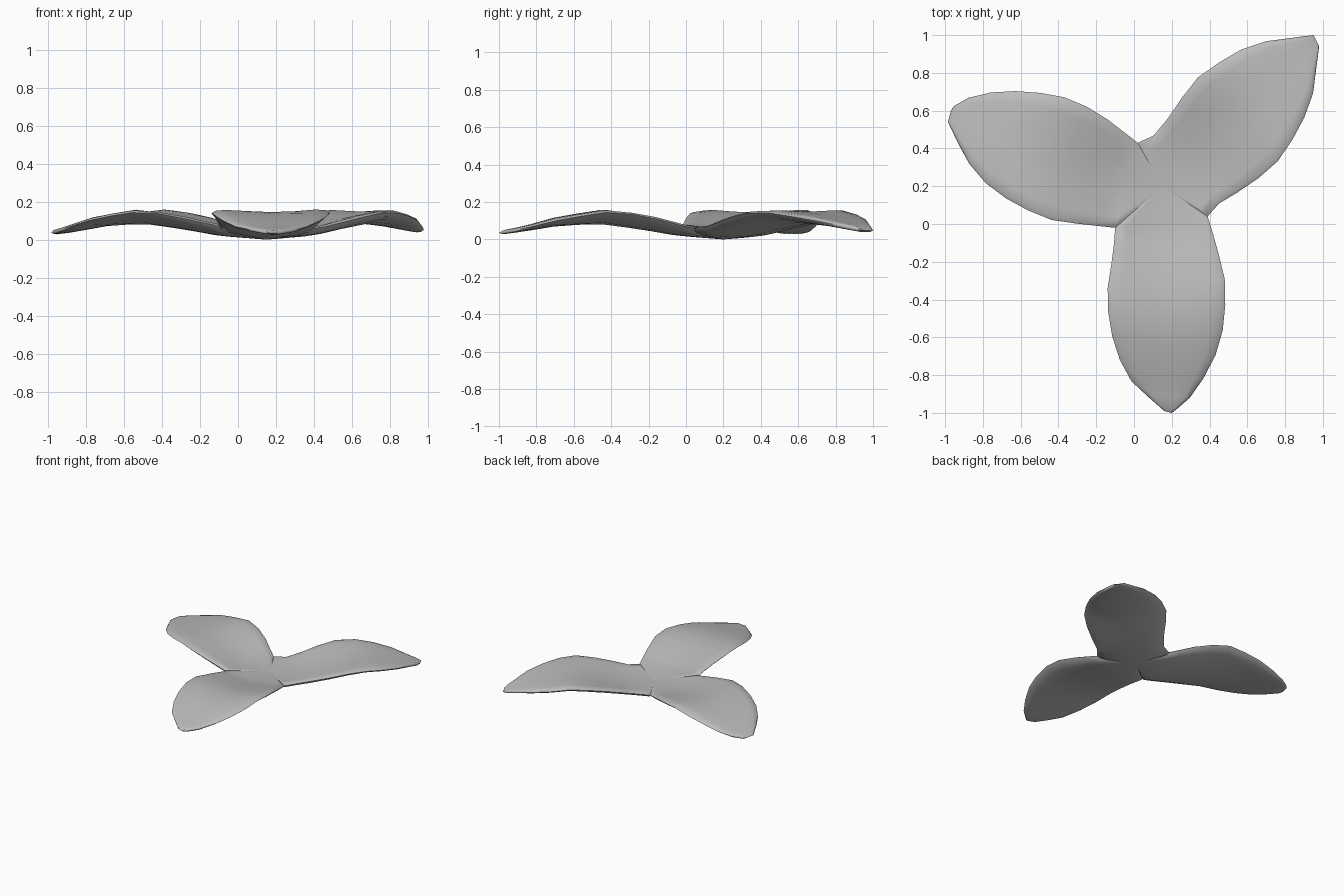
import bpy, bmesh
from mathutils import Vector

cube = bpy.data.objects.get("Cube")
if cube:
    bpy.data.objects.remove(cube)

HUB = Vector((0.15, 0.2))
# Notches where neighbouring blades meet
BACK, RIGHT, FRONT = (0.02, 0.43), (0.39, 0.04), (-0.10, -0.02)
# Each blade: its two side outlines from notch to tip
BLADES = [
    ([FRONT, (-.11, -.16), (-.14, -.32), (-.135, -.53), (-.08, -.71), (-.01, -.84), (.16, -.99)],
     [RIGHT, (.43, -.09), (.48, -.28), (.485, -.51), (.43, -.7), (.35, -.85), (.28, -.94), (.2, -1)]),
    ([RIGHT, (.46, .12), (.61, .2), (.77, .34), (.88, .51), (.945, .67), (.98, .94)],
     [BACK, (.13, .48), (.21, .61), (.33, .77), (.5, .89), (.64, .96), (.95, 1)]),
    ([BACK, (-.2, .6), (-.39, .68), (-.58, .705), (-.74, .7), (-.86, .675), (-.94, .64), (-.97, .6)],
     [FRONT, (-.24, -.005), (-.42, .015), (-.63, .1), (-.79, .22), (-.89, .34), (-.985, .54)]),
]
# Distance from hub, upper height, lower height
PROFILE = [(0, .05, 0), (.25, .062, .02), (.45, .115, .055), (.68, .15, .085),
           (.9, .118, .07), (1.07, .07, .042), (1.2, .045, .025)]
ROWS = [0, .08, .18, .3, .42, .54, .66, .78, .89, .97, 1]
COLS = [0, .035, .12, .3, .5, .7, .88, .965, 1]


def along(points, t):
    """Point at fraction t of a polyline's length."""
    pts = [Vector(p) for p in points]
    lengths = [(b - a).length for a, b in zip(pts, pts[1:])]
    left = t * sum(lengths)
    for a, b, length in zip(pts, pts[1:], lengths):
        if left <= length:
            return a.lerp(b, left / length)
        left -= length
    return pts[-1]


def heights(p):
    """Upper and lower surface height at a plan position."""
    d = (p - HUB).length
    for (d0, a0, b0), (d1, a1, b1) in zip(PROFILE, PROFILE[1:]):
        if d <= d1:
            f = (d - d0) / (d1 - d0)
            return a0 + (a1 - a0) * f, b0 + (b1 - b0) * f
    return PROFILE[-1][1:]


def surface_point(p, v, rim, side):
    """Cupped section: the sides rise and the rim is rounded."""
    top, low = heights(p)
    d = (p - HUB).length
    cup = (2 * v - 1) ** 2 * max(0, 1 - abs(d - .65) / .5)
    top += .018 * cup
    low += .05 * cup
    middle = (top + low) / 2
    edge = min(v, 1 - v)
    full = 0 if rim or edge == 0 else min(1, .62 + edge * 3)
    return (p.x, p.y, middle + side * full * (top - low) / 2)


bm = bmesh.new()
for side in (1, -1):
    for first, second in BLADES:
        grid = []
        for u in ROWS:
            a, b = along(first, u), along(second, u)
            grid.append([bm.verts.new(surface_point(a.lerp(b, v), v, u == 1, side)) for v in COLS])
        # Blade surface
        for r0, r1 in zip(grid, grid[1:]):
            for i in range(len(COLS) - 1):
                bm.faces.new((r0[i], r0[i + 1], r1[i + 1], r1[i]))
        # Hub sector
        centre = bm.verts.new((HUB.x, HUB.y, heights(HUB)[0 if side > 0 else 1]))
        for p, q in zip(grid[0], grid[0][1:]):
            bm.faces.new((centre, q, p))
bmesh.ops.remove_doubles(bm, verts=bm.verts, dist=.0005)
bmesh.ops.recalc_face_normals(bm, faces=bm.faces)

mesh = bpy.data.meshes.new("three_blade_propeller")
bm.to_mesh(mesh)
bm.free()
propeller = bpy.data.objects.new("three_blade_propeller", mesh)
bpy.context.collection.objects.link(propeller)

grey = bpy.data.materials.new("plain grey")
grey.use_nodes = True
colour = (.5, .5, .5, 1)
grey.diffuse_color = colour
grey.node_tree.nodes["Principled BSDF"].inputs["Base Color"].default_value = colour
mesh.materials.append(grey)

bpy.context.view_layer.objects.active = propeller
propeller.select_set(True)
bpy.ops.object.shade_smooth_by_angle(angle=1.2)
